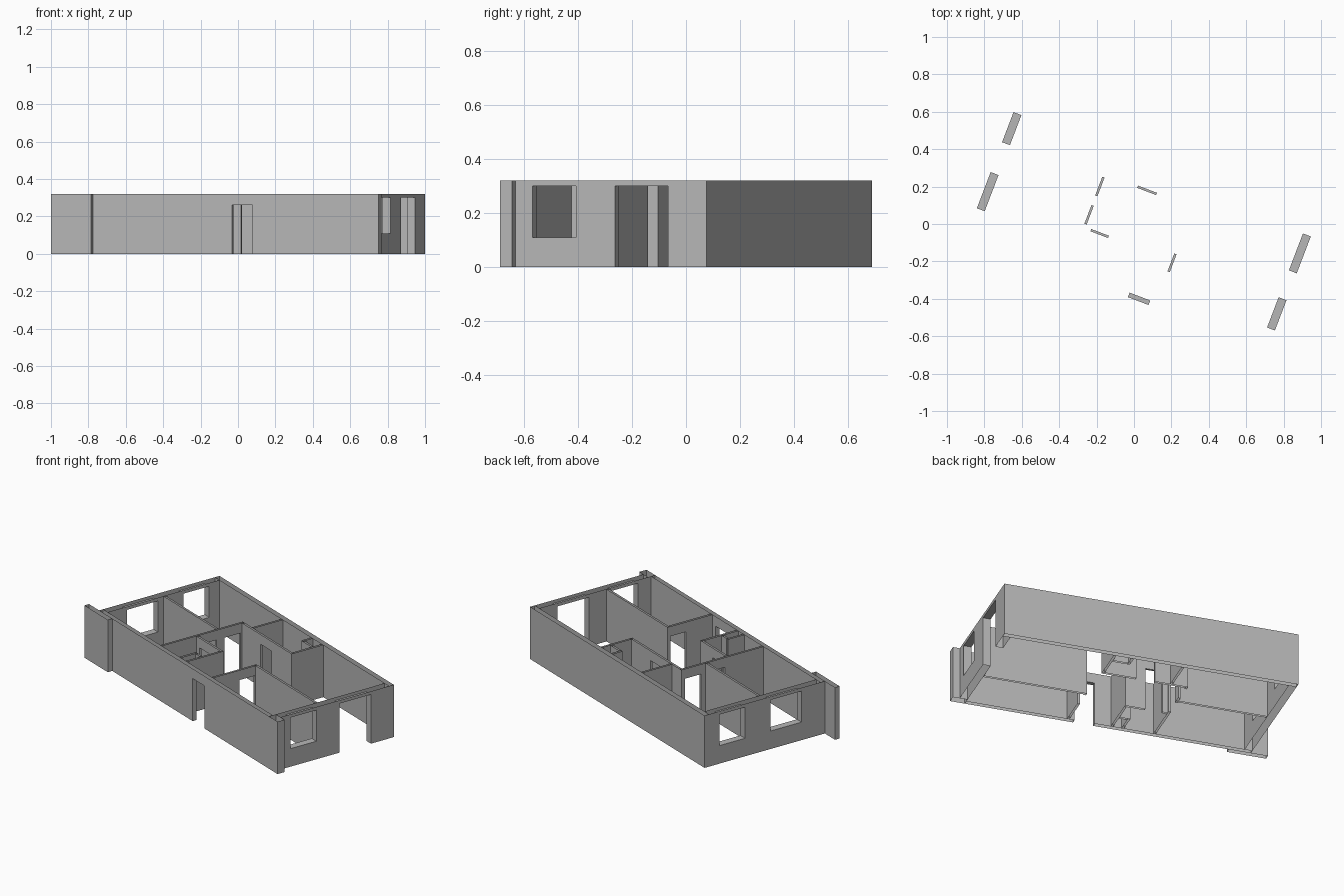
import bpy, bmesh, math
from mathutils import Vector

old = bpy.data.objects.get("Cube")
if old:
    bpy.data.objects.remove(old, do_unlink=True)

HEIGHT = 0.32
TURN = math.radians(-20.9)       # the whole plan is turned on the ground
DOOR, TALL = (0, 0.26), (0, 0.30)
WINDOW = (0.11, 0.30)
THIN = 0.013                     # partition thickness

grey = bpy.data.materials.new("wall grey")
grey.use_nodes = True
colour = (0.47, 0.47, 0.47, 1)
grey.diffuse_color = colour
grey.node_tree.nodes["Principled BSDF"].inputs["Base Color"].default_value = colour


def wall(name, axis, start, end, low, high, openings=()):
    """Hollow wall, open at top and bottom, running along u or v.
    Each opening is (start, end, (bottom, top))."""
    bm = bmesh.new()

    def point(along, across, z):
        return Vector((along, across, z) if axis == "u" else (across, along, z))

    def quad(corners, normal):
        pts = [point(*c) for c in corners]
        if (pts[1] - pts[0]).cross(pts[2] - pts[0]).dot(point(*normal)) < 0:
            pts.reverse()
        bm.faces.new([bm.verts.new(p) for p in pts])

    def panel(a, b, z0, z1):     # matching pieces of both long sides
        for c, n in ((low, -1), (high, 1)):
            quad([(a, c, z0), (b, c, z0), (b, c, z1), (a, c, z1)], (0, n, 0))

    def upright(a, z0, z1, n):   # wall end or jamb
        quad([(a, low, z0), (a, high, z0), (a, high, z1), (a, low, z1)], (n, 0, 0))

    def level(a, b, z, n):       # sill or head
        quad([(a, low, z), (b, low, z), (b, high, z), (a, high, z)], (0, 0, n))

    upright(start, 0, HEIGHT, -1)
    upright(end, 0, HEIGHT, 1)
    at = start
    for a, b, (z0, z1) in sorted(openings):
        panel(at, a, 0, HEIGHT)
        panel(a, b, z1, HEIGHT)
        upright(a, z0, z1, 1)
        upright(b, z0, z1, -1)
        level(a, b, z1, -1)
        if z0 > 0:
            panel(a, b, 0, z0)
            level(a, b, z0, 1)
        at = b
    panel(at, end, 0, HEIGHT)

    bmesh.ops.remove_doubles(bm, verts=bm.verts, dist=0.0001)
    mesh = bpy.data.meshes.new(name)
    bm.to_mesh(mesh)
    bm.free()
    mesh.materials.append(grey)
    obj = bpy.data.objects.new(name, mesh)
    obj.rotation_euler.z = TURN
    bpy.context.collection.objects.link(obj)


def partition(name, axis, start, end, centre, openings=()):
    wall(name, axis, start, end, centre - THIN / 2, centre + THIN / 2, openings)


# Outer shell
LEFT, RIGHT, FRONT, BACK = -0.815, 0.907, -0.377, 0.428
T = 0.045
FRONT_IN, BACK_IN = FRONT + 0.026, BACK - 0.03
wall("back_wall", "u", LEFT, RIGHT, BACK_IN, BACK)
wall("front_wall", "u", LEFT, RIGHT - T, FRONT, FRONT_IN, [(0.109, 0.227, DOOR)])
wall("left_end_wall", "v", FRONT_IN, BACK_IN, LEFT, LEFT + T,
     [(-0.221, -0.014, WINDOW), (0.157, 0.329, WINDOW)])
wall("right_end_wall", "v", FRONT + 0.047, BACK_IN, RIGHT - T, RIGHT,
     [(-0.263, -0.09, WINDOW), (0.064, 0.275, TALL)])
wall("corner_pier", "u", RIGHT - T, RIGHT + 0.04, FRONT, FRONT + 0.047)
wall("outer_fin", "u", -0.915, -0.685, FRONT - 0.03, FRONT)

# Bedrooms at the left end
partition("bedroom_divider", "u", LEFT + T, -0.248, 0.03)
partition("bedroom_cross_wall", "v", FRONT_IN, 0.2, -0.242,
          [(-0.093, 0.014, DOOR), (0.069, 0.176, DOOR)])

# Back bathroom and its shaft
partition("hall_back_wall", "u", -0.235, 0.255, 0.193, [(-0.053, 0.055, DOOR)])
partition("bathroom_left_wall", "v", 0.2, BACK_IN, -0.15)
partition("bathroom_right_wall", "v", 0.2, BACK_IN, 0.248)
partition("back_shaft_side", "v", 0.33, BACK_IN, 0.145)
partition("back_shaft_front", "u", 0.152, 0.241, 0.336)

# Front bathroom and its shaft
partition("front_bath_wall", "u", -0.235, 0.014, -0.113, [(-0.204, -0.103, DOOR)])
partition("front_bath_side", "v", FRONT_IN, -0.12, 0.008)
partition("front_shaft_side", "v", FRONT_IN, -0.24, -0.055)
partition("front_shaft_back", "u", -0.048, 0.001, -0.246)

# Front room at the right end
partition("front_room_cross_wall", "v", FRONT_IN, -0.064, 0.264,
          [(-0.173, -0.07, DOOR)])
partition("front_room_long_wall", "u", 0.258, RIGHT - T, -0.058)
